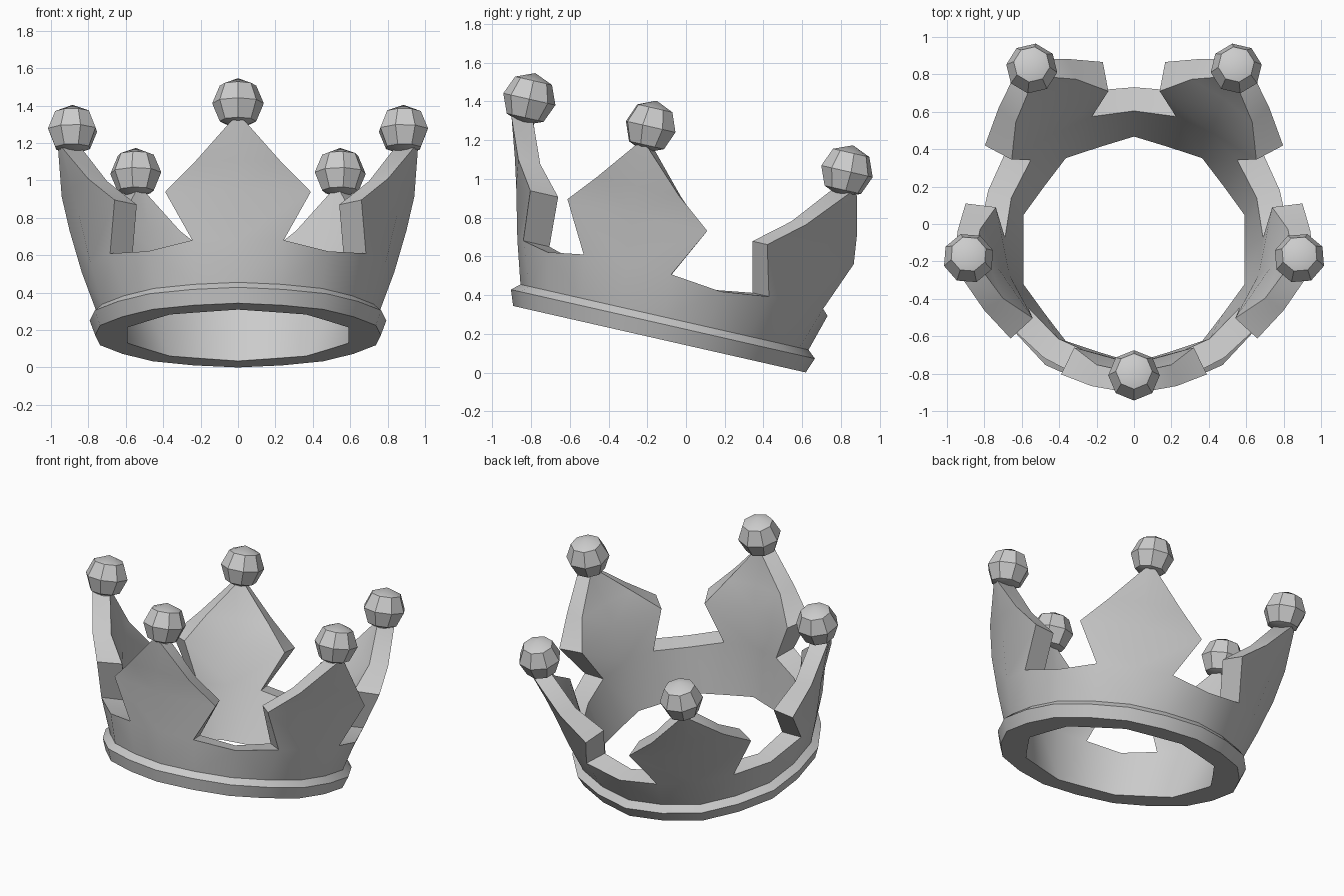
import bpy, bmesh, math
from mathutils import Matrix, Vector

old = bpy.data.objects.get("Cube")
if old:
    bpy.data.objects.remove(old, do_unlink=True)

grey = bpy.data.materials.new("plain grey")
grey.use_nodes = True
grey.diffuse_color = (0.6, 0.6, 0.6, 1)
grey.node_tree.nodes["Principled BSDF"].inputs["Base Color"].default_value = (0.6, 0.6, 0.6, 1)

# The whole crown leans back on its rear edge
TILT = Matrix.Translation((0, -0.137, 0.172)) @ Matrix.Rotation(math.radians(-12.8), 4, 'X')
POINTS = 5


def polar(angle, radius, height):
    """Angle in degrees measured from the front."""
    a = math.radians(angle)
    return Vector((radius * math.sin(a), -radius * math.cos(a), height))


def finish(name, bm):
    bmesh.ops.remove_doubles(bm, verts=bm.verts, dist=0.0005)
    bmesh.ops.recalc_face_normals(bm, faces=bm.faces)
    mesh = bpy.data.meshes.new(name)
    bm.to_mesh(mesh)
    bm.free()
    mesh.materials.append(grey)
    obj = bpy.data.objects.new(name, mesh)
    bpy.context.collection.objects.link(obj)
    obj.matrix_world = TILT
    bpy.ops.object.select_all(action='DESELECT')
    obj.select_set(True)
    bpy.context.view_layer.objects.active = obj
    bpy.ops.object.shade_smooth_by_angle(angle=math.radians(40))
    return obj


# Half of one crown point: name -> (angle, height, outer radius, inner radius)
HALF = {
    "foot": (0, 0.117, 0.763, 0.62), "foot_mid": (18, 0.117, 0.752, 0.592),
    "foot_end": (36, 0.117, 0.763, 0.62),
    "base": (0, 0.34, 0.83, 0.70), "notch": (17, 0.34, 0.835, 0.69),
    "notch_mid": (36, 0.31, 0.82, 0.69),
    "belly": (0, 0.60, 0.895, 0.765), "wide": (25.4, 0.60, 0.908, 0.745),
    "neck": (0, 0.745, 0.935, 0.815), "shoulder": (14, 0.745, 0.945, 0.825),
    "tip": (0, 0.96, 1.0, 0.885), "tip_side": (2, 0.95, 1.0, 0.885),
}
PANELS = [
    ("foot", "foot_mid", "notch", "base"),
    ("foot_mid", "foot_end", "notch_mid", "notch"),
    ("base", "notch", "wide", "belly"),
    ("belly", "wide", "shoulder", "neck"),
    ("neck", "shoulder", "tip_side", "tip"),
]
CUT_EDGE = ["tip", "tip_side", "shoulder", "wide", "notch", "notch_mid"]
FEET = ["foot", "foot_mid", "foot_end"]
# Rim rings between the outer foot and the inner wall: (radius, height)
RIM = [(0.805, 0.08), (0.775, 0.0)]

bm = bmesh.new()
for i in range(POINTS):
    for side in (-1, 1):
        turn = i * 360 / POINTS
        outer, inner = {}, {}
        for key, (angle, height, r_out, r_in) in HALF.items():
            a = turn + side * angle
            outer[key] = bm.verts.new(polar(a, r_out, height))
            inner[key] = bm.verts.new(polar(a, r_in, 0 if key in FEET else height))
        for panel in PANELS:
            for wall in (outer, inner):
                bm.faces.new([wall[k] for k in panel])
        # thickness along the cut edge
        for p, q in zip(CUT_EDGE, CUT_EDGE[1:]):
            bm.faces.new((outer[p], outer[q], inner[q], inner[p]))
        # flared rim and flat underside
        rings = [[outer[k] for k in FEET]]
        for radius, height in RIM:
            rings.append([bm.verts.new(polar(turn + side * HALF[k][0],
                          radius * (0.985 if k == "foot_mid" else 1), height)) for k in FEET])
        rings.append([inner[k] for k in FEET])
        for low, high in zip(rings, rings[1:]):
            for n in range(2):
                bm.faces.new((low[n], low[n + 1], high[n + 1], high[n]))
finish("crown_band", bm)

# Faceted ball on each point
for i in range(POINTS):
    bm = bmesh.new()
    turn = i * 360 / POINTS
    place = Matrix.Translation(polar(turn, 0.93, 1.06)) @ Matrix.Rotation(math.radians(turn), 4, 'Z')
    bmesh.ops.create_uvsphere(bm, u_segments=8, v_segments=4, radius=0.138, matrix=place)
    ball = finish("point_ball_%d" % (i + 1), bm)
    bpy.ops.object.shade_smooth()
